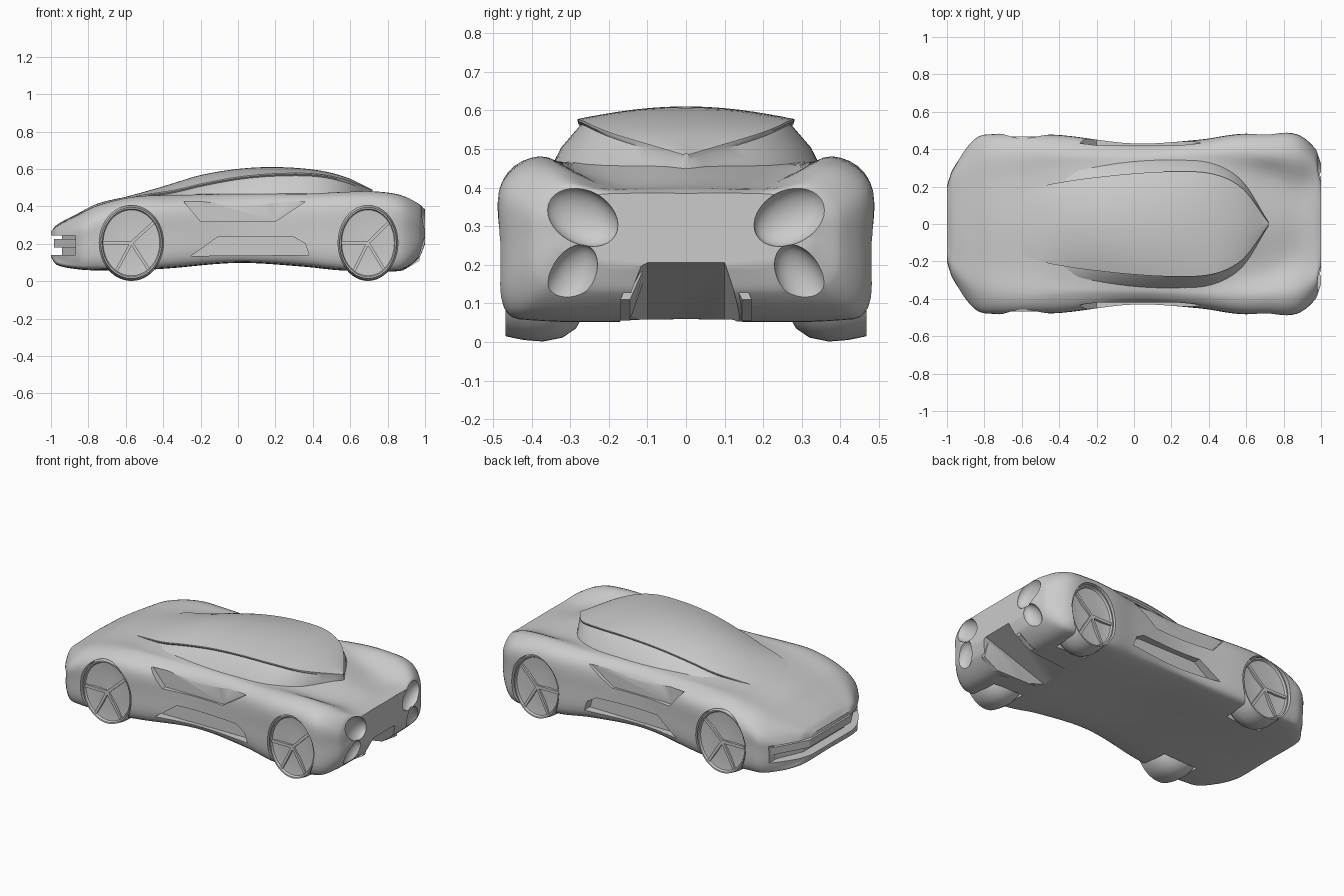
import bpy, bmesh, math
from mathutils import Matrix

old = bpy.data.objects.get("Cube")
if old:
    bpy.data.objects.remove(old, do_unlink=True)

grey = bpy.data.materials.new("clay grey")
grey.use_nodes = True
grey.diffuse_color = (0.6, 0.6, 0.6, 1)
grey.node_tree.nodes["Principled BSDF"].inputs["Base Color"].default_value = (0.6, 0.6, 0.6, 1)


def finish(bm, name, angle=35):
    """Turn a bmesh into a smooth-shaded object."""
    bmesh.ops.recalc_face_normals(bm, faces=bm.faces)
    mesh = bpy.data.meshes.new(name)
    bm.to_mesh(mesh)
    bm.free()
    ob = bpy.data.objects.new(name, mesh)
    bpy.context.collection.objects.link(ob)
    mesh.materials.append(grey)
    activate(ob)
    bpy.ops.object.shade_smooth_by_angle(angle=math.radians(angle))
    return ob


def activate(ob):
    bpy.ops.object.select_all(action='DESELECT')
    ob.select_set(True)
    bpy.context.view_layer.objects.active = ob


def skin(name, rings, angle=35):
    """Bridge closed rings of equal length and cap both ends."""
    bm = bmesh.new()
    rows = [[bm.verts.new(p) for p in ring] for ring in rings]
    n = len(rows[0])
    for a, b in zip(rows, rows[1:]):
        for i in range(n):
            j = (i + 1) % n
            bm.faces.new((a[i], a[j], b[j], b[i]))
    bm.faces.new(rows[0])
    bm.faces.new(rows[-1])
    return finish(bm, name, angle)


def prism(name, outline, axis, lo, hi):
    """Extrude a 2D outline along one axis."""
    def place(p, d):
        q = list(p)
        q.insert(axis, d)
        return q
    return skin(name, [[place(p, d) for p in outline] for d in (lo, hi)], 20)


def sample(stations, steps):
    """Smoothly interpolate station rows along their first value."""
    def slope(i, k):
        a, b = stations[max(i - 1, 0)], stations[min(i + 1, len(stations) - 1)]
        return (b[k] - a[k]) / (b[0] - a[0])
    out = []
    for i in range(len(stations) - 1):
        a, b = stations[i], stations[i + 1]
        h = b[0] - a[0]
        for s in range(steps):
            t = s / steps
            e = t * t * (3 - 2 * t)
            row = [a[0] + h * t]
            for k in range(1, len(a)):
                bend = h * t * (1 - t) * ((1 - t) * slope(i, k) - t * slope(i + 1, k))
                row.append(a[k] + (b[k] - a[k]) * e + bend)
            out.append(row)
    return out + [list(stations[-1])]


def mirrored(x, half):
    """Half section, bottom to top, closed into a full ring."""
    return [(x, y, z) for y, z in half] + [(x, -y, z) for y, z in half[-2:0:-1]]


def round_section(points, steps=5):
    """Catmull-Rom curve through a half section."""
    pts = [(-points[1][0], points[1][1])] + points + [(-points[-2][0], points[-2][1])]
    out = []
    for p, q, r, s in zip(pts, pts[1:], pts[2:], pts[3:]):
        for i in range(steps):
            t = i / steps
            out.append(tuple(b + t / 2 * (c - a + t * (2 * a - 5 * b + 4 * c - d + t * (3 * (b - c) + d - a)))
                             for a, b, c, d in zip(p, q, r, s)))
    return out + [points[-1]]


def cut(target, cutter):
    mod = target.modifiers.new("cut", 'BOOLEAN')
    mod.operation, mod.solver, mod.object = 'DIFFERENCE', 'EXACT', cutter
    activate(target)
    bpy.ops.object.modifier_apply(modifier=mod.name)
    bpy.data.objects.remove(cutter, do_unlink=True)


# Body shell: x, floor z, floor y, side y, crest y, crest z, valley y, valley z, centre z
body_stations = [
    (-1.0, .13, .18, .22, .18, .26, .1, .265, .265),
    (-.97, .09, .26, .3, .25, .285, .15, .295, .3),
    (-.85, .065, .37, .452, .35, .35, .2, .36, .365),
    (-.75, .06, .38, .478, .38, .4, .22, .405, .415),
    (-.57, .06, .38, .478, .39, .445, .24, .445, .455),
    (-.38, .07, .36, .472, .38, .455, .28, .46, .48),
    (0, .1, .34, .43, .38, .45, .3, .47, .5),
    (.35, .08, .34, .45, .39, .46, .3, .47, .5),
    (.55, .06, .36, .478, .39, .475, .26, .46, .49),
    (.72, .06, .36, .48, .375, .48, .24, .43, .45),
    (.87, .06, .36, .476, .36, .46, .2, .405, .41),
    (.97, .13, .29, .4, .32, .41, .2, .395, .395),
    (1.0, .2, .18, .32, .25, .375, .15, .385, .385)]
rings = []
for x, zb, yb, yw, yc, zc, yv, zv, z0 in sample(body_stations, 6):
    half = [(0, zb), (yb, zb), (yw - .012, zb + .035), (yw, (zb + zc) / 2),
            (yw * .985, zc - .06), (yc, zc), (yv, zv), (0, z0)]
    rings.append(mirrored(x, round_section(half)))
body = skin("body_shell", rings)

# Canopy: x, roof edge y, roof edge z, roof centre z, base y
canopy_stations = [
    (-.7, .13, .42, .425, .14), (-.5, .2, .462, .478, .25), (-.35, .23, .485, .522, .31),
    (-.2, .25, .52, .567, .335), (0, .27, .557, .6, .355), (.2, .28, .575, .61, .36),
    (.42, .268, .573, .594, .34), (.58, .19, .54, .555, .24), (.72, .006, .485, .488, .01)]
rings = []
for x, ye, ze, z0, yb in sample(canopy_stations, 6):
    base = min(.43, ze - .03)
    half = [(0, base), (yb, base), (ye + (yb - ye) * .55, ze - (ze - base) * .5),
            (ye * .97, ze - .014), (ye, ze - .006)]
    for i in range(9):
        y = 1 - i / 8
        half.append((ye * y, ze + (z0 - ze) * (1 - y * y)))
    rings.append(mirrored(x, half))
skin("canopy", rings)

# Wheels: elliptical, rounded tread, shallow dished face with uneven spokes
for x, rx, label in ((-.57, .172, "front"), (.695, .16, "rear")):
    for side, hand in ((1, "left"), (-1, "right")):
        def ring(r, y, n=48):
            return [(x + r * rx * math.cos(2 * math.pi * i / n), side * y,
                     .205 + r * .2 * math.sin(2 * math.pi * i / n)) for i in range(n)]
        well = skin("wheel_well", [ring(1.0, .27), ring(1.0, .6)])
        cut(body, well)
        profile = [(.7, .268), (.85, .285), (.97, .32), (1.02, .37), (1, .42), (.97, .45),
                   (.95, .468), (.91, .467), (.88, .455), (.5, .447), (.15, .452)]
        skin(label + "_wheel_" + hand, [ring(r, y) for r, y in profile], 40)
        bm = bmesh.new()
        for angle in (38, 180, 238, 307):
            m = (Matrix.Translation((x, side * .453, .205)) @ Matrix.Diagonal((rx, 1, .2, 1))
                 @ Matrix.Rotation(math.radians(-angle), 4, 'Y')
                 @ Matrix.Translation((.44, 0, 0)) @ Matrix.Diagonal((.88, .02, .09, 1)))
            bmesh.ops.create_cube(bm, size=1, matrix=m)
        finish(bm, label + "_spokes_" + hand)

# Side recesses: sill scoop and door inlet
for side in (1, -1):
    sill = [(-.25, .135), (-.2, .17), (-.11, .235), (.3, .235), (.36, .2), (.38, .14)]
    door = [(-.29, .425), (-.2, .32), (.2, .32), (.36, .425)]
    cut(body, prism("sill_cutter", sill, 1, side * .395, side * .6))
    cut(body, prism("door_cutter", door, 1, side * .42, side * .6))

# Nose intake with a splitter bar
intake = [(-1.2, -.5), (-1.2, .5), (-.87, .5), (-.87, .36), (-.94, .2), (-.94, -.2), (-.87, -.36), (-.87, -.5)]
cut(body, prism("intake_cutter", intake, 2, .14, .245))
bar = [(-.985, -.2), (-.985, .2), (-.865, .42), (-.85, .36), (-.92, .17),
       (-.92, -.17), (-.85, -.36), (-.865, -.42)]
prism("intake_bar", bar, 2, .18, .225)

# Tail: rising diffuser tunnel, strakes, lamp scoops and lower hollows
cut(body, skin("tunnel_cutter", [
    [(x, -.1, top), (x, .1, top), (x, .19, .0), (x, -.19, .0)] for x, top in ((.55, .05), (1.1, .24))]))
for side, hand in ((1, "left"), (-1, "right")):
    for y, z, tilt, ry, rz in ((.27, .325, .5, .1, .07), (.3, .16, .5, .06, .1)):
        bm = bmesh.new()
        scoop = (Matrix.Translation((1.0, side * y, z)) @ Matrix.Rotation(side * tilt, 4, 'X')
                 @ Matrix.Diagonal((.05, ry, rz, 1)))
        bmesh.ops.create_uvsphere(bm, u_segments=32, v_segments=16, radius=1, matrix=scoop)
        cut(body, finish(bm, "scoop_cutter"))
    skin("diffuser_strake_" + hand, [
        [(x, side * .105, top), (x, side * .13, top), (x, side * .17, low), (x, side * .145, low)]
        for x, top, low in ((.6, .08, .055), (.88, .17, .055), (.97, .2, .11))], 20)
    rib = [(side * y, z) for y, z in ((.04, .37), (.055, .37), (.07, .3), (.055, .3))]
    prism("tail_rib_" + hand, rib, 0, .95, 1.0)

activate(body)
bpy.ops.object.shade_smooth_by_angle(angle=math.radians(35))
